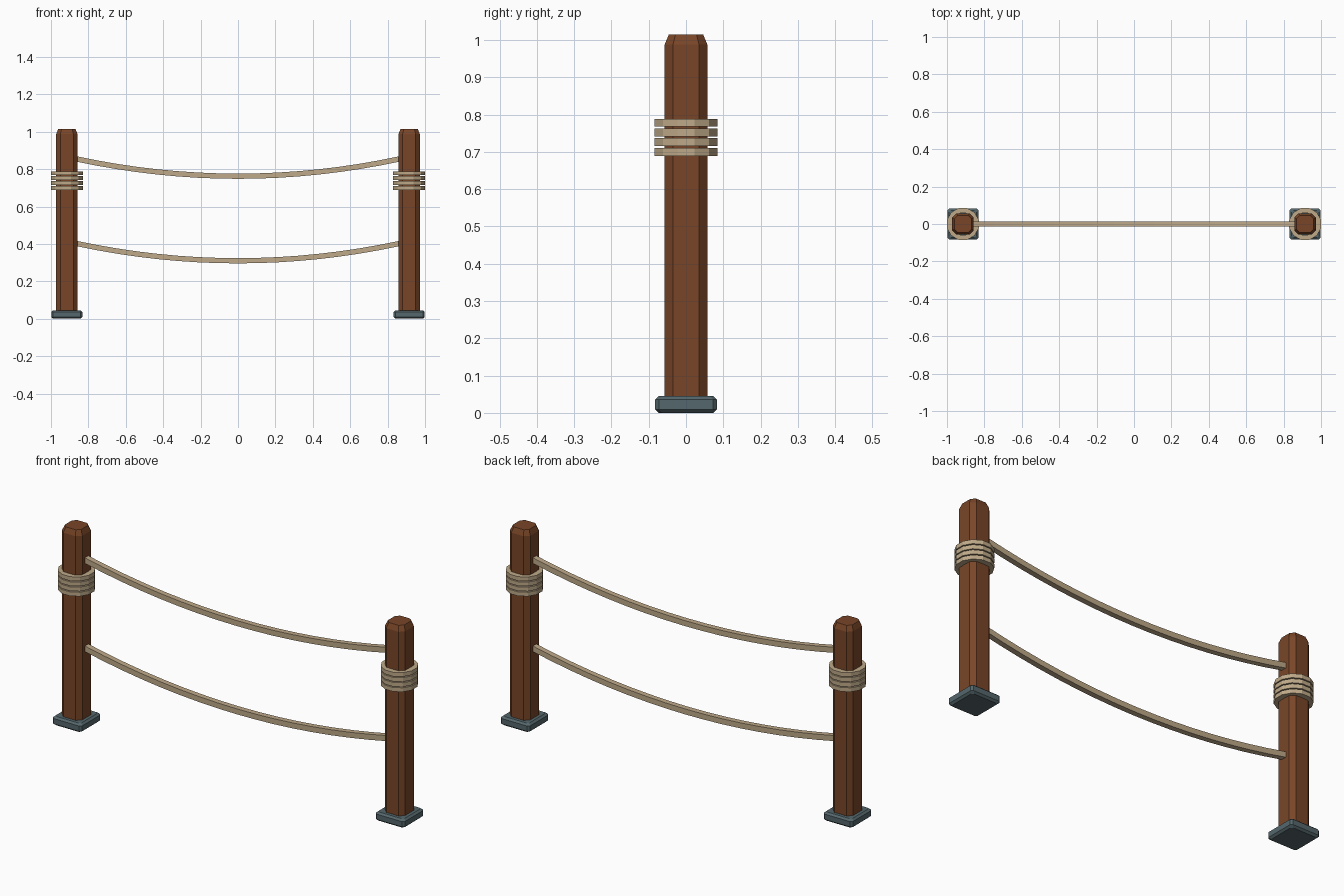
import bpy, bmesh, math

cube = bpy.data.objects.get("Cube")
if cube:
    bpy.data.objects.remove(cube, do_unlink=True)


def material(name, rgb):
    m = bpy.data.materials.new(name)
    m.use_nodes = True
    m.diffuse_color = (*rgb, 1)
    m.node_tree.nodes["Principled BSDF"].inputs["Base Color"].default_value = (*rgb, 1)
    return m


WOOD = material("brown wood", (0.19, 0.06, 0.021))
ROPE = material("tan rope", (0.52, 0.40, 0.25))
STONE = material("slate footing", (0.09, 0.135, 0.15))


def loft(name, rings, mat, closed=False):
    """Skin a list of equal-length point rings, capping the ends or joining them."""
    bm = bmesh.new()
    loops = [[bm.verts.new(p) for p in ring] for ring in rings]
    pairs = list(zip(loops, loops[1:]))
    if closed:
        pairs.append((loops[-1], loops[0]))
    else:
        bm.faces.new(loops[0])
        bm.faces.new(loops[-1])
    for a, b in pairs:
        for i in range(len(a)):
            j = (i + 1) % len(a)
            bm.faces.new((a[i], a[j], b[j], b[i]))
    bmesh.ops.recalc_face_normals(bm, faces=bm.faces)
    mesh = bpy.data.meshes.new(name)
    bm.to_mesh(mesh)
    bm.free()
    mesh.materials.append(mat)
    ob = bpy.data.objects.new(name, mesh)
    bpy.context.collection.objects.link(ob)
    return ob


def chamfered_square(cx, half, cut, z):
    f = half - cut
    corners = [(half, -f), (half, f), (f, half), (-f, half),
               (-half, f), (-half, -f), (-f, -half), (f, -half)]
    return [(cx + x, y, z) for x, y in corners]


def polygon(cx, radius, z, sides=12):
    step = math.tau / sides
    return [(cx + radius * math.cos((i + 0.5) * step),
             radius * math.sin((i + 0.5) * step), z) for i in range(sides)]


POST_X = 0.915
for side, cx in (("left", POST_X), ("right", -POST_X)):
    # Footing with softened edges
    loft(side + "_footing", [chamfered_square(cx, h, 0.01, z) for h, z in
                             ((0.073, 0), (0.083, 0.009), (0.083, 0.036), (0.073, 0.045))], STONE)
    # Chamfered post with a tapered top
    loft(side + "_post", [chamfered_square(cx, h, c, z) for h, c, z in
                          ((0.057, 0.022, 0.03), (0.057, 0.022, 0.988),
                           (0.046, 0.018, 1.015))], WOOD)
    # Four rope bands wound around the post
    for n in range(4):
        z = 0.70 + n * 0.026
        section = ((0.060, -0.0105), (0.088, -0.0105), (0.088, 0.0105), (0.060, 0.0105))
        loft(f"{side}_rope_band_{n + 1}",
             [polygon(cx, r, z + dz) for r, dz in section], ROPE, closed=True)

# Two sagging ropes with a square section
SPAN, SAG, HALF, STEPS = 0.862, 0.092, 0.014, 16
for name, low in (("upper_rope", 0.762), ("lower_rope", 0.31)):
    rings = []
    for i in range(STEPS + 1):
        t = 2 * i / STEPS - 1
        x, z = SPAN * t, low + SAG * t * t
        tilt = math.atan(2 * SAG * t / SPAN)
        nx, nz = -math.sin(tilt) * HALF, math.cos(tilt) * HALF
        rings.append([(x + s * nx, y, z + s * nz) for y, s in
                      ((-HALF, -1), (HALF, -1), (HALF, 1), (-HALF, 1))])
    loft(name, rings, ROPE)
